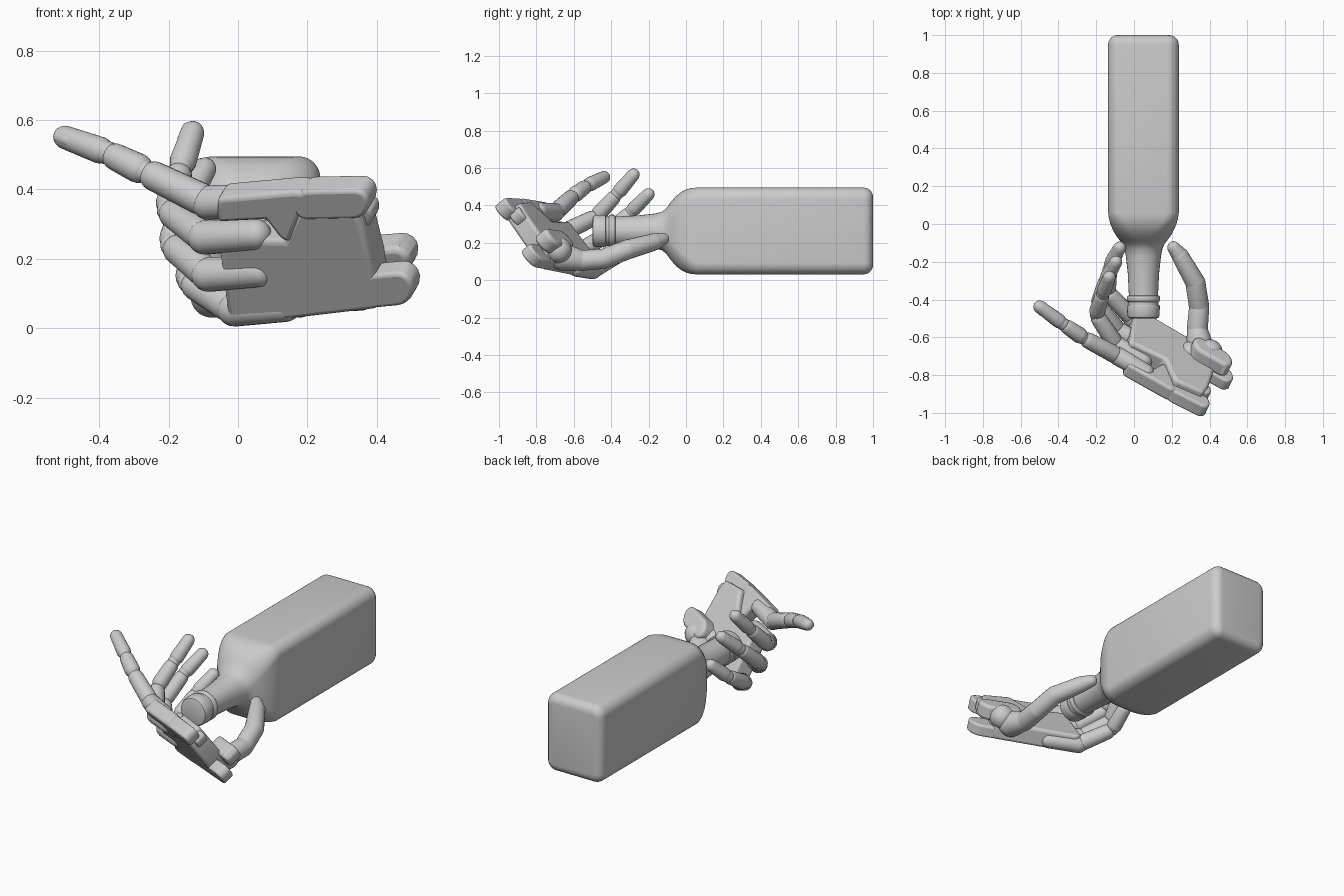
import bpy, bmesh, math
from mathutils import Vector as V

if "Cube" in bpy.data.objects:
    bpy.data.objects.remove(bpy.data.objects["Cube"])

N = V((0.35, 0.719, 0.585)).normalized()    # direction the palm faces


def finish(bm, name, bevel=0, angle=35):
    bmesh.ops.recalc_face_normals(bm, faces=bm.faces)
    me = bpy.data.meshes.new(name)
    bm.to_mesh(me)
    bm.free()
    ob = bpy.data.objects.new(name, me)
    bpy.context.collection.objects.link(ob)
    bpy.ops.object.select_all(action='DESELECT')
    ob.select_set(True)
    bpy.context.view_layer.objects.active = ob
    if bevel:
        m = ob.modifiers.new("bevel", 'BEVEL')
        m.width, m.segments, m.limit_method = bevel, 3, 'ANGLE'
    bpy.ops.object.shade_smooth_by_angle(angle=math.radians(angle))
    return ob


def loft(bm, rings):
    """Skin closed rings of points and cap both ends."""
    vs = [[bm.verts.new(p) for p in r] for r in rings]
    n = len(vs[0])
    for a, b in zip(vs, vs[1:]):
        for i in range(n):
            bm.faces.new((a[i], a[(i + 1) % n], b[(i + 1) % n], b[i]))
    bm.faces.new(vs[0])
    bm.faces.new(vs[-1])


def rounded_ring(y, hx, hz, r):
    """Rounded rectangle across the bottle axis."""
    pts = []
    for q, (sx, sz) in enumerate(((1, 1), (-1, 1), (-1, -1), (1, -1))):
        for k in range(9):
            a = (q + k / 8.0) * math.pi / 2
            pts.append(V((0.05 + sx * (hx - r) + r * math.cos(a), y,
                          0.263 + sz * (hz - r) + r * math.sin(a))))
    return pts


def limb(bm, a, b, ra, rb, segs=20):
    """Tapered capsule from a to b (centres of the round ends)."""
    a, b = V(a), V(b)
    d = (b - a).normalized()
    u = d.orthogonal().normalized()
    w = d.cross(u)
    prof = [(a - d * ra * math.cos(t), ra * math.sin(t)) for t in
            [0.12 + k * (math.pi / 2 - 0.12) / 5 for k in range(6)]]
    prof += [(b + d * rb * math.sin(t), rb * math.cos(t)) for t in
             [k * (math.pi / 2 - 0.12) / 5 for k in range(6)]]
    loft(bm, [[c + (u * math.cos(2 * math.pi * i / segs) + w * math.sin(2 * math.pi * i / segs)) * r
               for i in range(segs)] for c, r in prof])


def on_back(x, z):
    """Point of the back-of-hand plane seen at x, z from the front."""
    return V((x, (-0.378 - 0.35 * x - 0.585 * z) / 0.719, z))


def plate(name, outline, d0, d1, bevel=0.012):
    bm = bmesh.new()
    loft(bm, [[on_back(x, z) + N * d for x, z in outline] for d in (d0, d1)])
    return finish(bm, name, bevel)


def stadium(a, b, r):
    ang = math.atan2(b[1] - a[1], b[0] - a[0])
    return [(c[0] + r * math.cos(ang + s + k * math.pi / 8), c[1] + r * math.sin(ang + s + k * math.pi / 8))
            for c, s in ((b, -math.pi / 2), (a, math.pi / 2)) for k in range(9)]


# bottle: square body, curved shoulder, round neck with lip
secs = [(1.0 - 0.05 * (1 - math.sin(t)), 0.137 + 0.05 * math.cos(t), 0.182 + 0.05 * math.cos(t),
         0.012 + 0.05 * math.cos(t)) for t in [math.pi / 2 * (1 - k / 5) for k in range(6)]]
secs += [(0.06, 0.187, 0.232, 0.062), (0.03, 0.183, 0.23, 0.075), (0.0, 0.175, 0.222, 0.09),
         (-0.03, 0.162, 0.206, 0.10), (-0.06, 0.146, 0.18, 0.105), (-0.085, 0.127, 0.15, 0.106),
         (-0.105, 0.112, 0.122, 0.104), (-0.13, 0.101, 0.102, 0.1)]
secs += [(y, r, r, r * 0.999) for y, r in
         ((-0.17, 0.093), (-0.26, 0.083), (-0.378, 0.077), (-0.38, 0.083), (-0.386, 0.087), (-0.404, 0.087),
          (-0.41, 0.083), (-0.412, 0.08), (-0.428, 0.08), (-0.43, 0.085), (-0.438, 0.087), (-0.485, 0.085),
          (-0.496, 0.08), (-0.5, 0.068))]
bm = bmesh.new()
loft(bm, [rounded_ring(*s) for s in secs])
finish(bm, "bottle")

# palm, outer hand block and wrist prongs
plate("palm", [(-0.03, 0.02), (0.0, 0.005), (0.4, 0.052), (0.405, 0.1), (0.38, 0.2), (0.355, 0.3),
               (0.33, 0.35), (0.18, 0.36), (0.13, 0.25), (-0.06, 0.255)], 0, 0.11, 0.02)
plate("outer_hand_block", [(-0.06, 0.305), (0.08, 0.312), (0.12, 0.26), (0.15, 0.245), (0.2, 0.39),
                           (0.16, 0.395), (-0.06, 0.375)], -0.005, 0.08, 0.015)
plate("upper_wrist_prong", stadium((0.2, 0.355), (0.335, 0.358), 0.042), -0.005, 0.075)
plate("upper_inner_prong", stadium((0.25, 0.29), (0.34, 0.3), 0.035), 0.03, 0.1)
plate("lower_wrist_prong", stadium((0.3, 0.095), (0.455, 0.11), 0.048), 0.0, 0.07)
plate("thumb_mount", stadium((0.3, 0.12), (0.415, 0.13), 0.046), 0.09, 0.18, 0.02)

# fingers: knuckle barrel, three segments with thin hinge cores, and a nail
fingers = {
    "little_finger": [(-0.085, -0.70, 0.362), (-0.265, -0.605, 0.45), (-0.375, -0.53, 0.505), (-0.5, -0.437, 0.551)],
    "ring_finger": [(-0.095, -0.64, 0.262), (-0.2, -0.48, 0.34), (-0.165, -0.37, 0.46), (-0.13, -0.28, 0.565)],
    "middle_finger": [(-0.085, -0.565, 0.155), (-0.19, -0.43, 0.24), (-0.15, -0.295, 0.365), (-0.095, -0.20, 0.46)],
    "index_finger": [(-0.01, -0.50, 0.055), (-0.14, -0.36, 0.135), (-0.125, -0.215, 0.225), (-0.075, -0.125, 0.315)],
}
for name, pts in fingers.items():
    p = [V(q) for q in pts]
    bm = bmesh.new()
    limb(bm, p[0], p[0] + V((0.862, -0.498, 0.05)) * 0.17, 0.05, 0.045)
    radii = ((0.047, 0.043), (0.043, 0.039), (0.039, 0.034))
    for i, (ra, rb) in enumerate(radii):
        d = (p[i + 1] - p[i]).normalized()
        end = p[i + 1] - d * (0.03 if i < 2 else 0.005)
        limb(bm, p[i] + d * 0.03, end, ra, rb)
        limb(bm, p[i], p[i + 1], 0.034, 0.032)
    finish(bm, name)
    d = (p[3] - p[2]).normalized()
    out = (V((-1, -0.4, 0.1)) - d * V((-1, -0.4, 0.1)).dot(d)).normalized()
    bm = bmesh.new()
    limb(bm, p[3] - d * 0.035 + out * 0.014, p[3] + d * 0.003 + out * 0.014, 0.023, 0.021, 14)
    finish(bm, name + "_nail")

# thumb: base ball and a chain of tapered segments
bm = bmesh.new()
thumb = [(0.35, -0.66, 0.125), (0.335, -0.56, 0.105), (0.345, -0.44, 0.115), (0.325, -0.31, 0.165),
         (0.245, -0.17, 0.205), (0.21, -0.125, 0.22)]
rad = [0.075, 0.056, 0.054, 0.053, 0.046, 0.034]
for i in range(5):
    limb(bm, thumb[i], thumb[i + 1], rad[i], rad[i + 1])
limb(bm, (0.3, -0.69, 0.14), (0.4, -0.68, 0.16), 0.07, 0.07)
finish(bm, "thumb")
